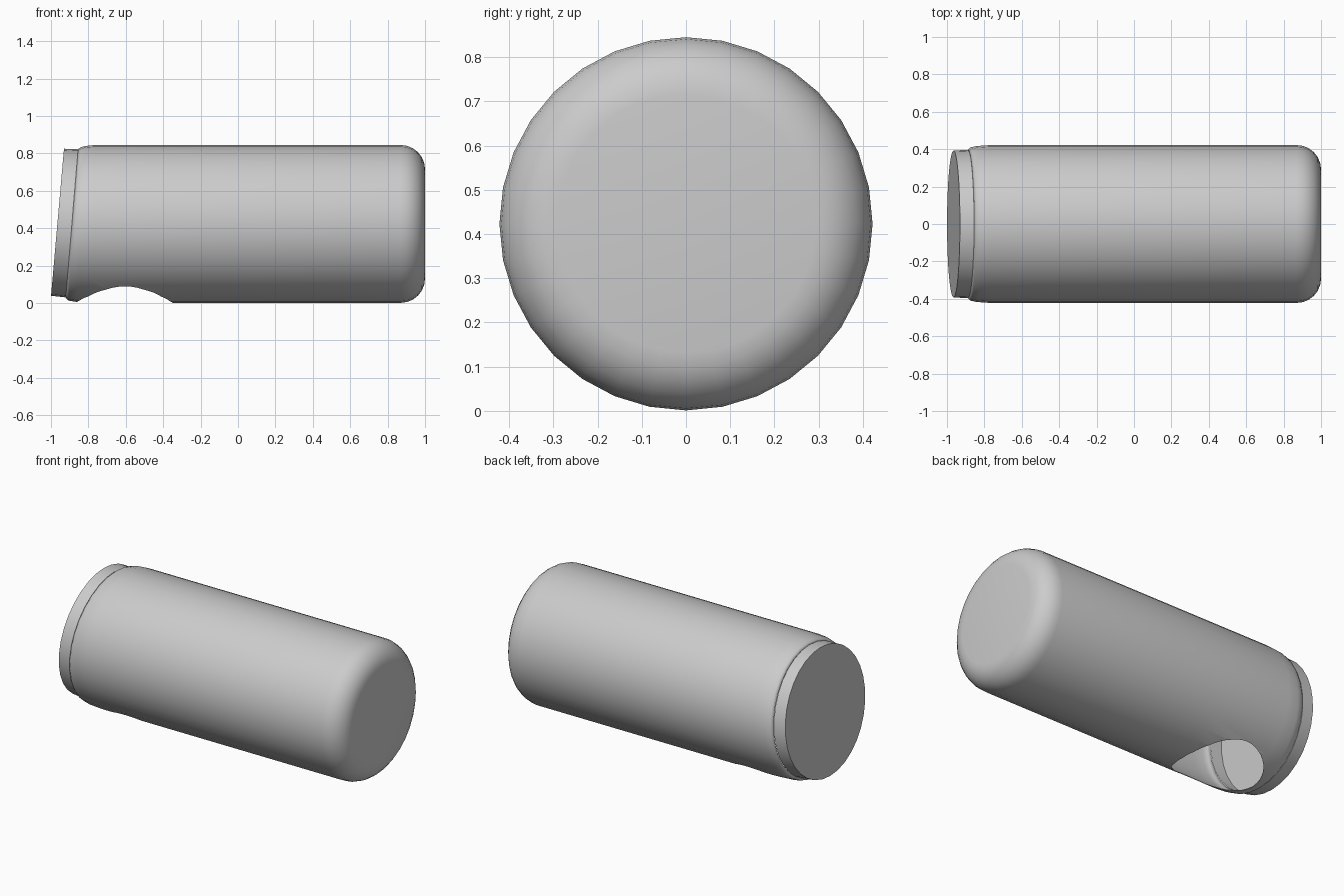
import bpy, bmesh
from math import sin, cos, pi, radians

if "Cube" in bpy.data.objects:
    bpy.data.objects.remove(bpy.data.objects["Cube"])

SIDES = 32
MID = 0.423       # height of the long axis
RADIUS = 0.422

grey = bpy.data.materials.new("plain_grey")
grey.use_nodes = True
grey.diffuse_color = (0.6, 0.6, 0.6, 1)
grey.node_tree.nodes["Principled BSDF"].inputs["Base Color"].default_value = (0.6, 0.6, 0.6, 1)


def lathe(name, rings, cap_start=False, cap_end=False):
    """Skin rings (x, radius, slant, lift) along x; slant leans a ring by height."""
    bm = bmesh.new()
    loops = []
    for x, r, slant, lift in rings:
        angles = [2 * pi * i / SIDES for i in range(SIDES)]
        loops.append([bm.verts.new((x + slant * r * cos(a), r * sin(a), MID + lift + r * cos(a)))
                      for a in angles])
    for a, b in zip(loops, loops[1:]):
        for i in range(SIDES):
            j = (i + 1) % SIDES
            bm.faces.new((a[i], a[j], b[j], b[i]))
    if cap_start:
        bm.faces.new(loops[0])
    if cap_end:
        bm.faces.new(loops[-1])
    bmesh.ops.recalc_face_normals(bm, faces=bm.faces)
    mesh = bpy.data.meshes.new(name)
    bm.to_mesh(mesh)
    bm.free()
    mesh.materials.append(grey)
    obj = bpy.data.objects.new(name, mesh)
    bpy.context.collection.objects.link(obj)
    return obj


def smooth(obj, angle):
    bpy.ops.object.select_all(action='DESELECT')
    obj.select_set(True)
    bpy.context.view_layer.objects.active = obj
    bpy.ops.object.shade_smooth_by_angle(angle=radians(angle))


# Body shell: leaning lip, straight barrel, rounded closed end
FILLET = 0.13
rings = [(-0.888, 0.398, 0.083, 0.002), (-0.873, 0.410, 0.08, 0), (-0.84, 0.417, 0.06, 0),
         (-0.77, RADIUS, 0.02, 0), (-0.3, RADIUS, 0, 0)]
for k in range(7):
    t = k / 6 * pi / 2
    rings.append((1 - FILLET + FILLET * sin(t), RADIUS - FILLET + FILLET * cos(t), 0, 0))
body = lathe("body_shell", rings, cap_end=True)

# Slanted collar with its flat end
collar = lathe("end_collar", [(-0.965, 0.393, 0.088, 0.009), (-0.888, 0.396, 0.083, 0.003)],
               cap_start=True)

# Round opening through the underside into the hollow body
bpy.ops.mesh.primitive_cylinder_add(vertices=48, radius=0.255, depth=0.6, location=(-0.605, 0, 0))
cutter = bpy.context.object
cutter.name = "opening_cutter"
cutter.hide_render = True
cutter.hide_viewport = True
cutter.display_type = 'WIRE'

smooth(body, 35)
smooth(collar, 35)
shell = body.modifiers.new("thin_wall", 'SOLIDIFY')
shell.thickness = 0.004
shell.offset = -1
cut = body.modifiers.new("opening", 'BOOLEAN')
cut.operation = 'DIFFERENCE'
cut.solver = 'EXACT'
cut.object = cutter
